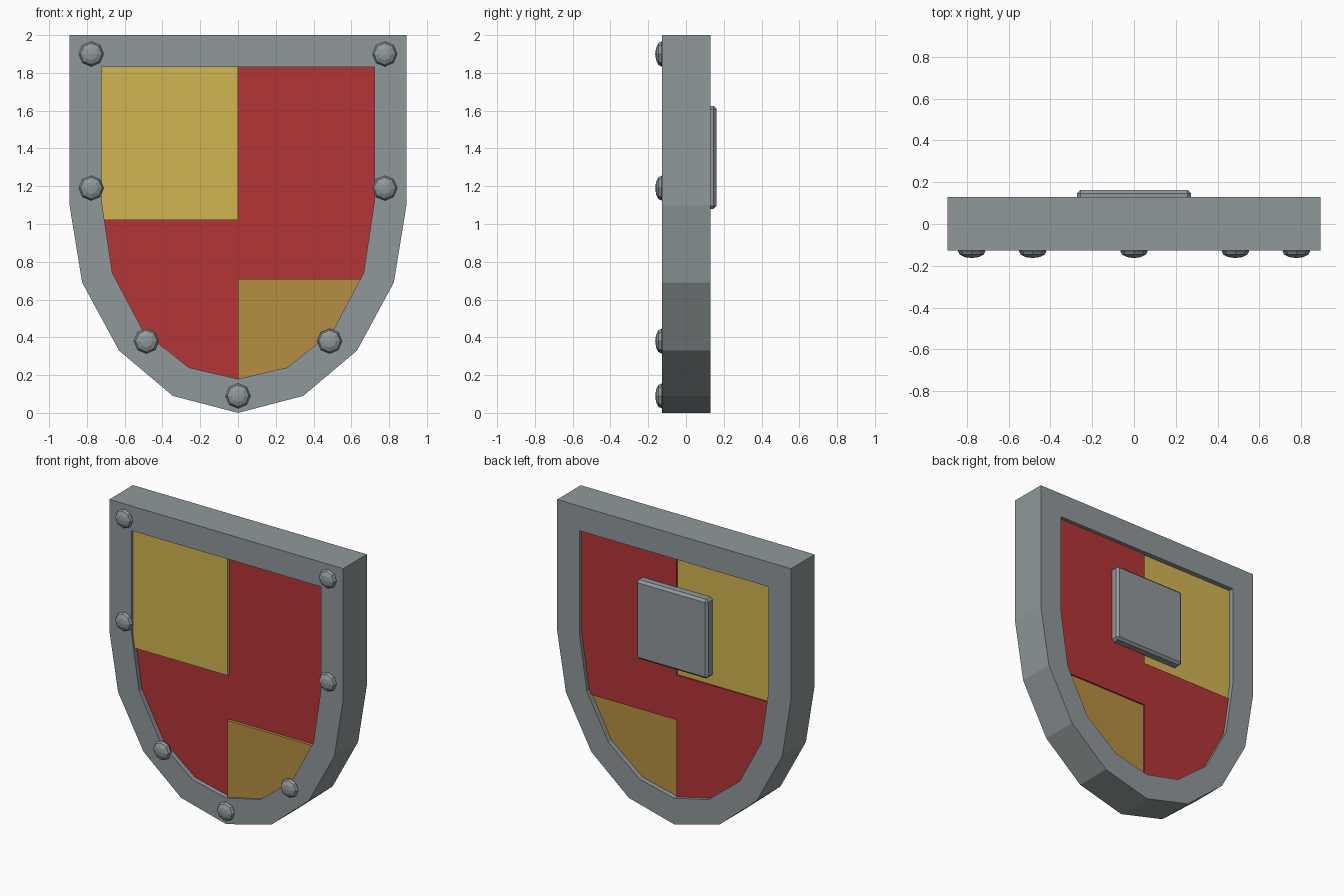
import bpy, bmesh, math
from mathutils import Matrix

if "Cube" in bpy.data.objects:
    bpy.data.objects.remove(bpy.data.objects["Cube"])


def material(name, rgb):
    m = bpy.data.materials.new(name)
    lin = [c / 255 / 12.92 if c < 10 else ((c / 255 + 0.055) / 1.055) ** 2.4 for c in rgb]
    m.diffuse_color = (*lin, 1)
    m.use_nodes = True
    m.node_tree.nodes["Principled BSDF"].inputs["Base Color"].default_value = m.diffuse_color
    return m


steel = material("steel grey", (144, 153, 154))
red = material("heraldic red", (179, 53, 54))
yellow = material("pale gold", (209, 182, 82))
ochre = material("dark gold", (182, 143, 66))


def finish(bm, name, mat):
    bmesh.ops.recalc_face_normals(bm, faces=bm.faces)
    me = bpy.data.meshes.new(name)
    bm.to_mesh(me)
    bm.free()
    me.materials.append(mat)
    ob = bpy.data.objects.new(name, me)
    bpy.context.collection.objects.link(ob)
    return ob


def prism(name, pts, y0, y1, mat):
    bm = bmesh.new()
    a = [bm.verts.new((x, y0, z)) for x, z in pts]
    b = [bm.verts.new((x, y1, z)) for x, z in pts]
    bm.faces.new(a)
    bm.faces.new(b)
    for i in range(len(a)):
        j = (i + 1) % len(a)
        bm.faces.new((a[i], a[j], b[j], b[i]))
    return finish(bm, name, mat)


def mirrored(half):
    return half + [(-x, z) for x, z in reversed(half) if x > 0]


# Frame: heater-shield ring
outer = mirrored([(0, 0), (.345, .09), (.63, .33), (.825, .69), (.892, 1.10), (.892, 2)])
inner = mirrored([(0, .18), (.26, .24), (.50, .43), (.665, .74), (.722, 1.12), (.722, 1.83)])
bm = bmesh.new()
loops = [[bm.verts.new((x, y, z)) for x, z in p]
         for p, y in ((outer, -.128), (outer, .13), (inner, .13), (inner, -.128))]
for k in range(4):
    p, q = loops[k], loops[(k + 1) % 4]
    for i in range(len(p)):
        j = (i + 1) % len(p)
        bm.faces.new((p[i], p[j], q[j], q[i]))
finish(bm, "shield_frame", steel)

# Quartered field; outer edges tuck into the frame
low = [(0, .16), (.27, .225), (.515, .42)]
prism("upper_left_quarter", [(-.74, 1.84), (0, 1.84), (0, 1.02), (-.73, 1.02)], -.115, .095, yellow)
prism("lower_right_quarter", low + [(.668, .71), (0, .71)], -.115, .095, ochre)
prism("upper_right_quarter", [(0, .71), (.668, .71), (.735, 1.12), (.735, 1.84), (0, 1.84)],
      -.095, .105, red)
prism("lower_left_quarter", [(-x, z) for x, z in low] + [(-.68, .74), (-.722, 1.02), (0, 1.02)],
      -.095, .105, red)

# Chamfered plate on the back
plate = prism("back_plate", [(-.273, 1.08), (.273, 1.08), (.273, 1.625), (-.273, 1.625)],
              .085, .162, steel)
bev = plate.modifiers.new("chamfer", 'BEVEL')
bev.width = .016
bev.segments = 1

# Rivets: flattened eight-sided domes
spots = [(.777, 1.90), (.777, 1.19), (.485, .38)]
for i, (x, z) in enumerate(spots + [(-x, z) for x, z in spots] + [(0, .09)]):
    bm = bmesh.new()
    bmesh.ops.create_uvsphere(bm, u_segments=8, v_segments=6, radius=.066)
    bm.transform(Matrix.Translation((x, -.130, z)) @ Matrix.Diagonal((1, .5, 1, 1))
                 @ Matrix.Rotation(math.pi / 2, 4, 'X'))
    finish(bm, f"rivet_{i + 1}", steel)
